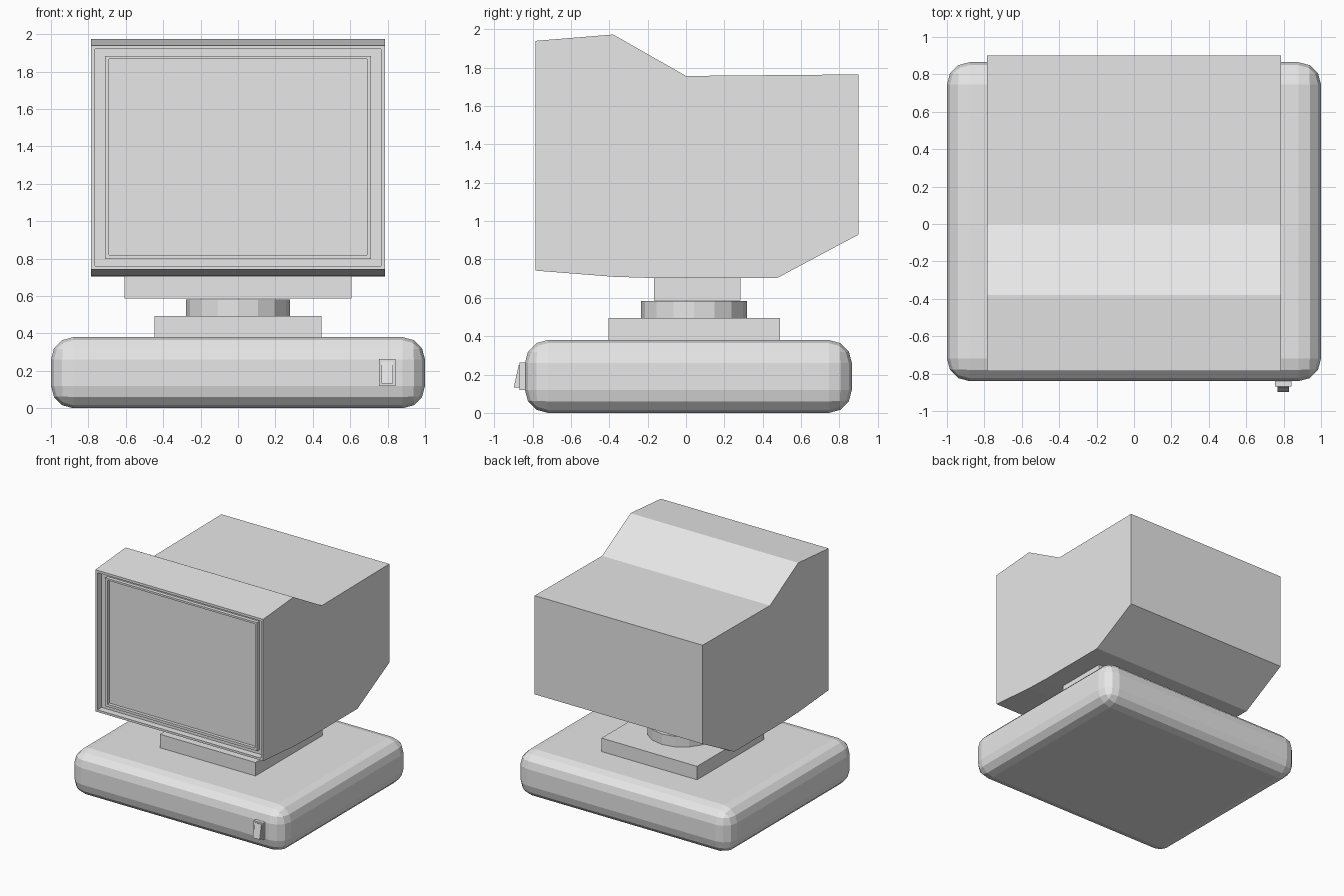
import bpy
import bmesh
from math import pi

old = bpy.data.objects.get("Cube")
if old:
    bpy.data.objects.remove(old, do_unlink=True)

# One plain grey for everything
grey = bpy.data.materials.new("plain grey")
grey.use_nodes = True
grey.diffuse_color = (0.8, 0.8, 0.8, 1)
grey.node_tree.nodes["Principled BSDF"].inputs["Base Color"].default_value = (0.8, 0.8, 0.8, 1)


def finish(name, bm):
    bmesh.ops.recalc_face_normals(bm, faces=bm.faces[:])
    mesh = bpy.data.meshes.new(name)
    bm.to_mesh(mesh)
    bm.free()
    mesh.materials.append(grey)
    obj = bpy.data.objects.new(name, mesh)
    bpy.context.collection.objects.link(obj)
    return obj


def prism(profile, x0, x1):
    """Extrude a (y, z) side profile from x0 to x1."""
    bm = bmesh.new()
    face = bm.faces.new([bm.verts.new((x0, y, z)) for y, z in profile])
    out = bmesh.ops.extrude_face_region(bm, geom=[face])["geom"]
    moved = [v for v in out if isinstance(v, bmesh.types.BMVert)]
    bmesh.ops.translate(bm, verts=moved, vec=(x1 - x0, 0, 0))
    bmesh.ops.recalc_face_normals(bm, faces=bm.faces[:])
    return bm


def box(name, x, y, z):
    profile = [(y[0], z[0]), (y[1], z[0]), (y[1], z[1]), (y[0], z[1])]
    return finish(name, prism(profile, *x))


# Rounded computer case
case = box("computer_case", (-1, 1), (-0.84, 0.865), (0, 0.38))
bevel = case.modifiers.new("rounded_edges", 'BEVEL')
bevel.width = 0.12
bevel.segments = 3

# Stand: plate, swivel disc and upper block
box("stand_plate", (-0.447, 0.447), (-0.405, 0.49), (0.37, 0.494))
bpy.ops.mesh.primitive_cylinder_add(vertices=16, radius=0.277, depth=0.095,
                                    location=(0, 0.042, 0.535))
disc = bpy.context.object
disc.name = "swivel_disc"
disc.data.materials.append(grey)
box("stand_block", (-0.607, 0.607), (-0.166, 0.284), (0.587, 0.71))

# Monitor housing
front_y = -0.785
bm = prism([(front_y, 0.742), (front_y, 1.94), (-0.38, 1.973), (0, 1.757),
            (0.9, 1.765), (0.9, 0.93), (0.475, 0.703), (-0.165, 0.703),
            (-0.38, 0.71)], -0.785, 0.785)
front = min(bm.faces, key=lambda f: f.calc_center_median().y)

# Stepped screen surround: half width, bottom, top, depth behind the front
steps = [(0.765, 0.76, 1.92, 0), (0.765, 0.76, 1.92, 0.055),
         (0.711, 0.797, 1.882, 0.055), (0.711, 0.797, 1.882, 0.025),
         (0.69, 0.818, 1.866, 0.025), (0.69, 0.818, 1.866, 0.052)]
for half, low, high, depth in steps:
    front = bmesh.ops.extrude_discrete_faces(bm, faces=[front])["faces"][0]
    middle = front.calc_center_median().z
    for v in front.verts:
        v.co = (half if v.co.x > 0 else -half, front_y + depth,
                high if v.co.z > middle else low)
finish("monitor", bm)

# Power switch
box("switch_plate", (0.755, 0.842), (-0.868, -0.835), (0.12, 0.262))
rocker = [(-0.86, 0.25), (-0.872, 0.25), (-0.898, 0.132), (-0.86, 0.132)]
finish("switch_rocker", prism(rocker, 0.766, 0.83))
